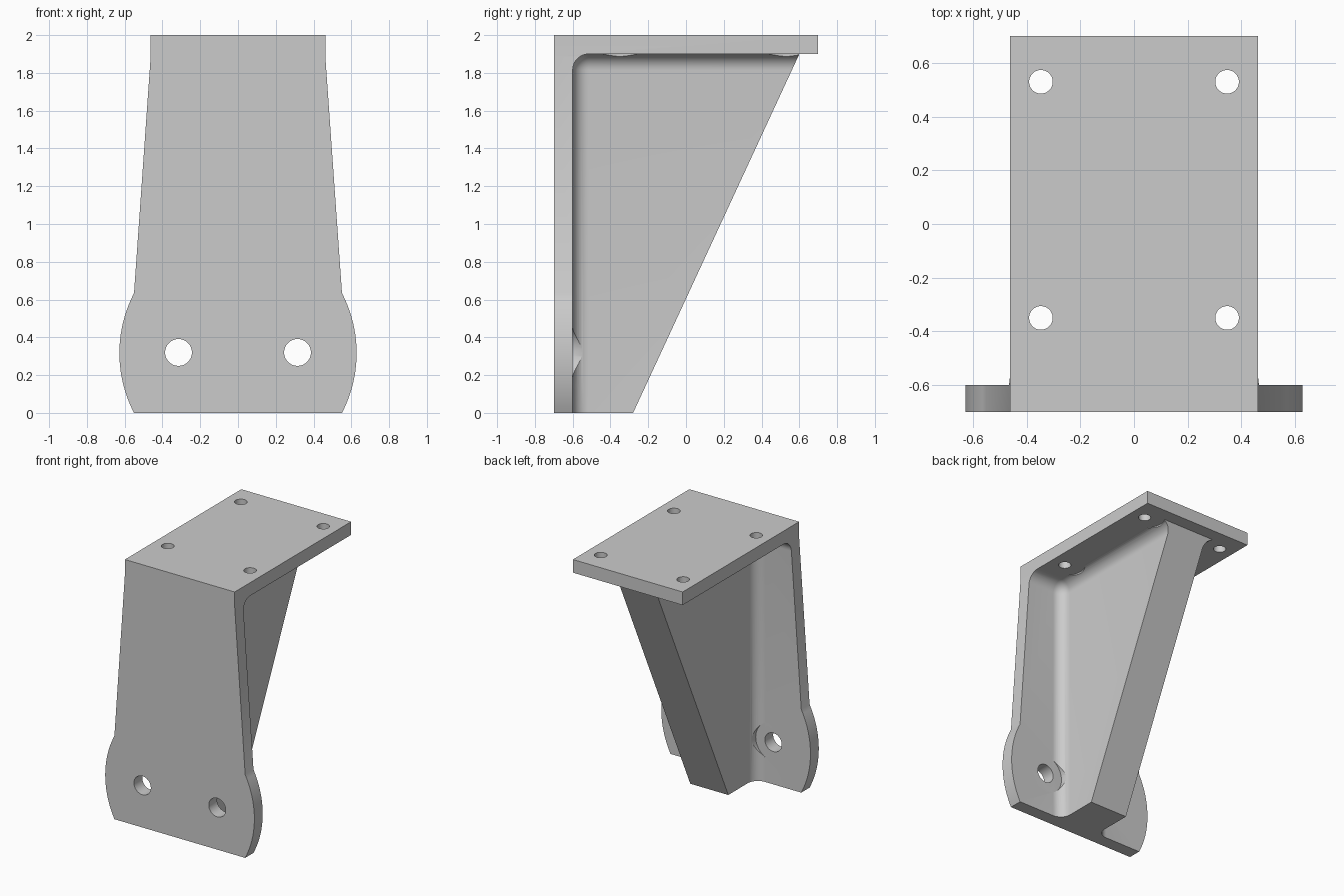
import bpy, bmesh
from math import sin, cos, asin
from mathutils import Matrix, Vector

cube = bpy.data.objects.get("Cube")
if cube:
    bpy.data.objects.remove(cube, do_unlink=True)

grey = bpy.data.materials.new("plain grey")
grey.use_nodes = True
colour = (0.6, 0.6, 0.6, 1)
grey.diffuse_color = colour
grey.node_tree.nodes["Principled BSDF"].inputs["Base Color"].default_value = colour


def add_object(name, bm):
    bm.normal_update()
    bmesh.ops.recalc_face_normals(bm, faces=bm.faces)
    mesh = bpy.data.meshes.new(name)
    bm.to_mesh(mesh)
    bm.free()
    mesh.materials.append(grey)
    obj = bpy.data.objects.new(name, mesh)
    bpy.context.collection.objects.link(obj)
    return obj


def prism(name, points, depth):
    """Extrude a closed outline by a vector."""
    bm = bmesh.new()
    face = bm.faces.new([bm.verts.new(p) for p in points])
    new = bmesh.ops.extrude_face_region(bm, geom=[face])["geom"]
    bmesh.ops.translate(bm, vec=depth, verts=[g for g in new if isinstance(g, bmesh.types.BMVert)])
    return add_object(name, bm)


def cylinder(name, centre, axis, radius, length):
    bm = bmesh.new()
    turn = Vector((0, 0, 1)).rotation_difference(axis).to_matrix().to_4x4()
    bmesh.ops.create_cone(bm, cap_ends=True, segments=48, radius1=radius, radius2=radius,
                          depth=length, matrix=Matrix.Translation(centre) @ turn)
    return add_object(name, bm)


def pocket(side):
    """Rounded box whose inner edges leave the fillets around the rib."""
    low, high = Vector((0.16, -0.6, -0.6)), Vector((1.3, 1.3, 1.9))
    bm = bmesh.new()
    bmesh.ops.create_cube(bm, size=1)
    for v in bm.verts:
        v.co = [l + (c + 0.5) * (h - l) for l, h, c in zip(low, high, v.co)]
        v.co.x *= side
    bm.normal_update()
    bmesh.ops.recalc_face_normals(bm, faces=bm.faces)
    bmesh.ops.bevel(bm, geom=bm.edges[:], offset=0.085, segments=10, profile=0.5, affect='EDGES')
    return add_object("pocket_cutter", bm)


def boolean(target, cutter, operation):
    cutter.hide_render = True
    mod = target.modifiers.new(operation, 'BOOLEAN')
    mod.operation, mod.solver, mod.object = operation, 'EXACT', cutter
    bpy.context.view_layer.objects.active = target
    bpy.ops.object.modifier_apply(modifier=mod.name)
    bpy.data.objects.remove(cutter, do_unlink=True)


# Side profile: upright plate, sloping rib and overhanging top plate
slope = 0.88 / 1.9
side_profile = [(-0.7, -0.1), (-0.28 - 0.1 * slope, -0.1), (0.6, 1.9),
                (0.7, 1.9), (0.7, 2.1), (-0.7, 2.1)]
bracket = prism("mounting_bracket", [(-0.8, y, z) for y, z in side_profile], (1.6, 0, 0))

# Front outline: rounded foot, tapering plate, straight top edge
radius, mid, steps = 0.687, 0.317, 20
limit = asin(mid / radius)
right_edge = [(radius * cos(a) - 0.059, mid + radius * sin(a))
              for a in (limit * (2 * i / steps - 1) for i in range(steps + 1))]
right_edge += [(0.462, 1.89), (0.462, 2)]
outline = right_edge + [(-x, z) for x, z in reversed(right_edge)]
boolean(bracket, prism("outline_cutter", [(x, -0.9, z) for x, z in outline], (0, 1.8, 0)), 'INTERSECT')

# Pockets either side of the rib
for side in (-1, 1):
    boolean(bracket, pocket(side), 'DIFFERENCE')

# Bolt holes with spot faces that bite into the fillets
back, up = Vector((0, 1, 0)), Vector((0, 0, 1))
for side in (-1, 1):
    x = 0.315 * side
    boolean(bracket, cylinder("spot_cutter", (x, -0.5, 0.32), back, 0.148, 0.2), 'DIFFERENCE')
    boolean(bracket, cylinder("hole_cutter", (x, -0.65, 0.32), back, 0.071, 0.3), 'DIFFERENCE')
    for y in (-0.35, 0.53):
        x = 0.347 * side
        boolean(bracket, cylinder("spot_cutter", (x, y, 1.8), up, 0.146, 0.2), 'DIFFERENCE')
        boolean(bracket, cylinder("hole_cutter", (x, y, 1.95), up, 0.044, 0.3), 'DIFFERENCE')

# Smooth fillets and holes, crisp edges elsewhere
bpy.ops.object.select_all(action='DESELECT')
bracket.select_set(True)
bpy.context.view_layer.objects.active = bracket
bpy.ops.object.shade_smooth_by_angle(angle=0.4)
